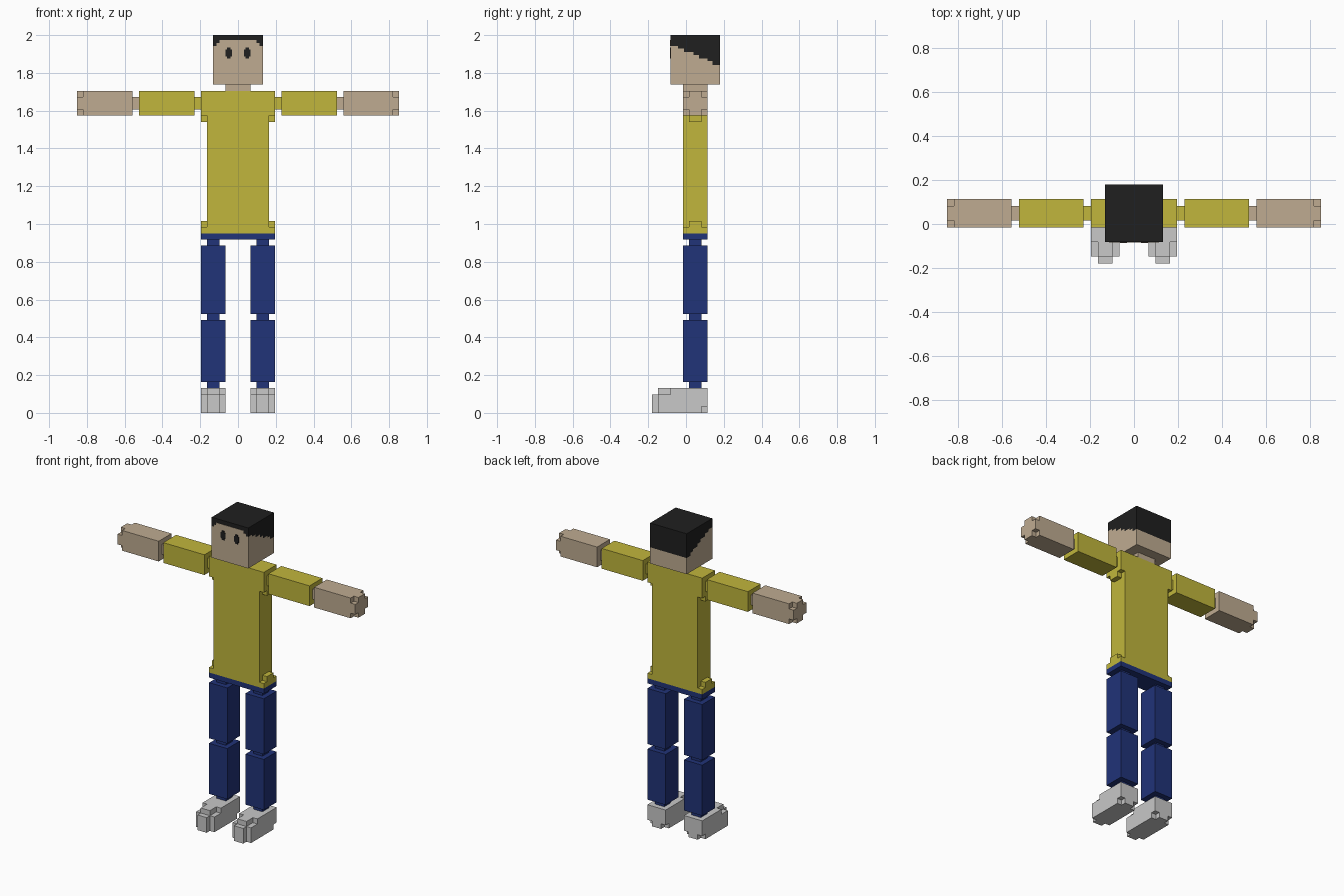
import bpy, bmesh

if "Cube" in bpy.data.objects:
    bpy.data.objects.remove(bpy.data.objects["Cube"])

U = 2 / 61        # one block
Y0 = 5.5          # depth centre in blocks (front toe tip = 0, back of head = 11)


def material(name, rgb):
    m = bpy.data.materials.new(name)
    m.diffuse_color = (*rgb, 1)
    m.use_nodes = True
    m.node_tree.nodes["Principled BSDF"].inputs["Base Color"].default_value = m.diffuse_color
    return m


SKIN = material("skin", (0.52, 0.41, 0.285))
SHIRT = material("mustard_shirt", (0.533, 0.468, 0.045))
BLUE = material("navy_trousers", (0.015, 0.033, 0.188))
SHOE = material("light_grey_shoe", (0.578, 0.578, 0.578))
DARK = material("black_hair", (0.014, 0.014, 0.014))


def finish(name, bm, mat):
    for v in bm.verts:
        v.co = (v.co.x * U, (v.co.y - Y0) * U, v.co.z * U)
    bmesh.ops.recalc_face_normals(bm, faces=bm.faces)
    mesh = bpy.data.meshes.new(name)
    bm.to_mesh(mesh)
    bm.free()
    mesh.materials.append(mat)
    ob = bpy.data.objects.new(name, mesh)
    bpy.context.collection.objects.link(ob)
    return ob


def extrude(bm, outline, axis, a, b):
    """Prism from a 2D outline, from a to b along axis 0 (x) or 1 (y)."""
    def ring(t):
        return [bm.verts.new((t, p, q) if axis == 0 else (p, t, q)) for p, q in outline]
    r0, r1 = ring(a), ring(b)
    n = len(outline)
    bm.faces.new(r0)
    bm.faces.new(r1[::-1])
    for i in range(n):
        bm.faces.new((r0[i], r0[(i + 1) % n], r1[(i + 1) % n], r1[i]))


def prism(name, mat, outline, axis, a, b):
    bm = bmesh.new()
    extrude(bm, outline, axis, a, b)
    return finish(name, bm, mat)


def blocks(name, mat, boxes, side=1):
    """Boxes given as x0, x1, y0, y1, z0, z1 in blocks; side -1 mirrors in x."""
    bm = bmesh.new()
    for x0, x1, y0, y1, z0, z1 in boxes:
        extrude(bm, [(y0, z0), (y1, z0), (y1, z1), (y0, z1)], 0, x0 * side, x1 * side)
    return finish(name, bm, mat)


# Torso: narrow body, wide hem and shoulders, small corner brackets
torso = [(-6, 6, 5, 9, 29, 30), (-5, 5, 5, 9, 30, 48), (-6, 6, 5, 9, 48, 52)]
for s in (-1, 1):
    x0, x1 = sorted((5 * s, 6 * s))
    torso += [(x0, x1, 6, 8, 30, 31), (x0, x1, 6, 8, 47, 48)]
blocks("shirt_torso", SHIRT, torso)
blocks("waistband", BLUE, [(-6, 6, 5, 9, 28, 29)])
blocks("neck", SKIN, [(-2, 2, 5, 9, 52, 53)])

# Cross-shaped fingertip outline
cross = [(6, 48), (8, 48), (8, 49), (9, 49), (9, 51), (8, 51),
         (8, 52), (6, 52), (6, 51), (5, 51), (5, 49), (6, 49)]

for s, label in ((1, "left"), (-1, "right")):
    # Arms
    blocks(label + "_sleeve", SHIRT,
           [(6, 7, 6, 8, 49, 51), (7, 16, 5, 9, 48, 52)], s)
    blocks(label + "_forearm", SKIN,
           [(16, 17, 6, 8, 49, 51), (17, 25, 5, 9, 48, 52)], s)
    prism(label + "_hand_tip", SKIN, cross, 0, 25 * s, 26 * s)
    # Legs
    blocks(label + "_thigh", BLUE,
           [(3, 5, 6, 8, 27, 28), (2, 6, 5, 9, 16, 27)], s)
    blocks(label + "_shin", BLUE,
           [(3, 5, 6, 8, 15, 16), (2, 6, 5, 9, 5, 15), (3, 5, 6, 8, 4, 5)], s)
    # Shoes: main block, toe, ridge, tip, notched heel
    blocks(label + "_shoe", SHOE,
           [(2, 6, 3, 8, 0, 4), (2, 6, 1, 3, 0, 3), (3, 5, 1, 3, 3, 4),
            (3, 5, 0, 1, 0, 3), (2, 6, 8, 9, 1, 4), (3, 5, 8, 9, 0, 1)], s)

# Head: skin below and hair above a stepped line falling to the back
steps = [(3, 59.25), (4.2, 58.85), (5.2, 58.3), (6.7, 57.75), (7.6, 57.2),
         (9.0, 56.8), (9.8, 56.2), (11, None)]
line = []
for (y, z), (y_next, _) in zip(steps, steps[1:]):
    line += [(y, z), (y_next, z)]
prism("face", SKIN, [(3, 53)] + line + [(11, 53)], 0, -4, 4)
prism("hair", DARK, [(3, 61)] + line + [(11, 61)], 0, -4, 4)

# Forehead below the fringe
half = [(4, 59.25), (3.5, 59.25), (3.5, 59.7), (3.0, 59.7), (3.0, 60.2)]
fringe = half[1:] + [(-x, z) for x, z in half[:0:-1]]
prism("forehead", SKIN, fringe, 1, 2.94, 3)

# Eyes: stepped ovals
oval = [(-0.28, -0.9), (0.28, -0.9), (0.28, -0.55), (0.52, -0.55), (0.52, 0.55), (0.28, 0.55),
        (0.28, 0.9), (-0.28, 0.9), (-0.28, 0.55), (-0.52, 0.55), (-0.52, -0.55), (-0.28, -0.55)]
for s, label in ((1, "left"), (-1, "right")):
    prism(label + "_eye", DARK, [(x + 1.46 * s, z + 58.1) for x, z in oval], 1, 2.88, 3)
